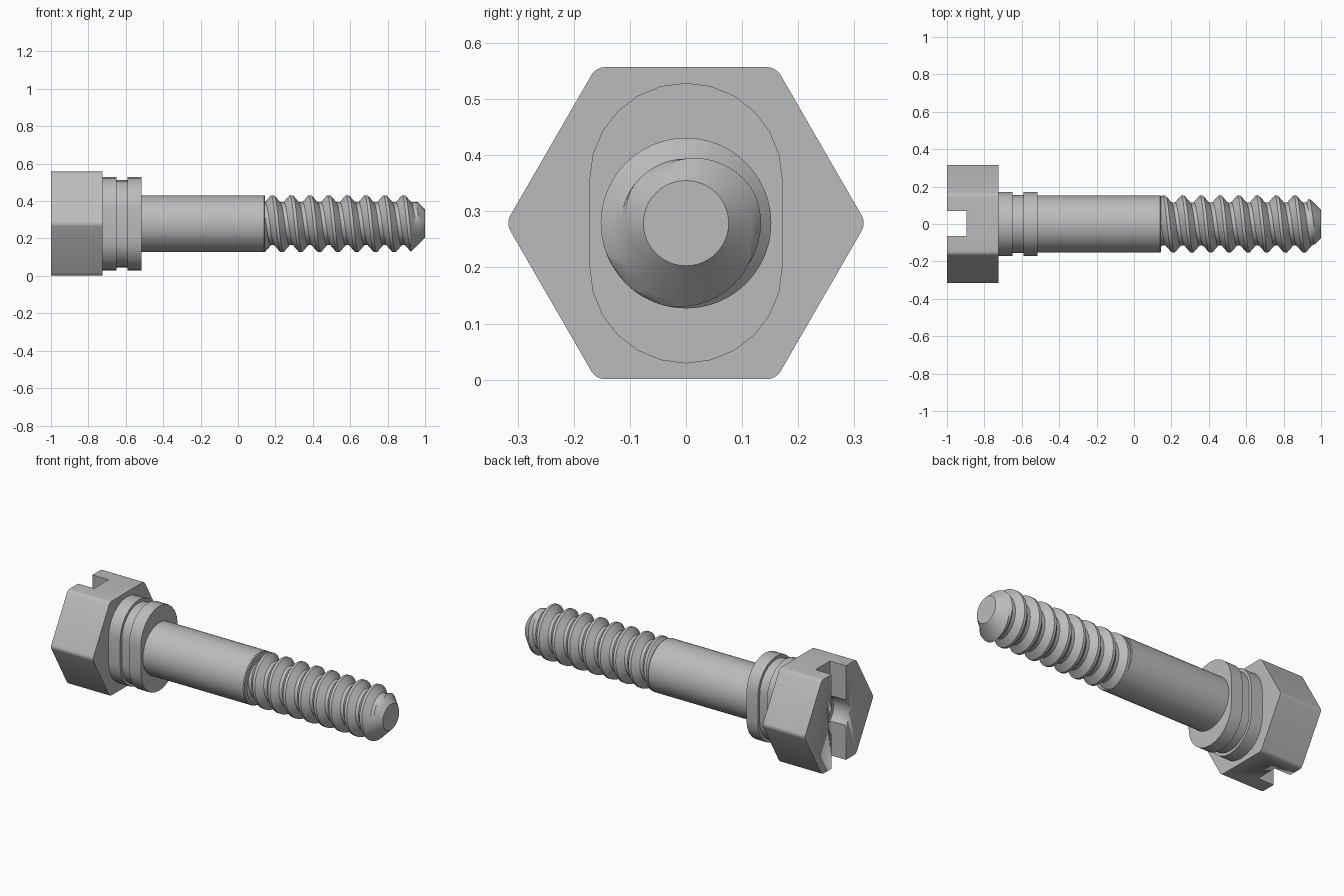
import bpy, bmesh
from math import cos, sin, pi, tau, sqrt
from mathutils import Matrix

cube = bpy.data.objects.get("Cube")
if cube:
    bpy.data.objects.remove(cube, do_unlink=True)

AXIS_Z = 0.279
SHANK_R, ROOT_R, TIP_R = 0.152, 0.115, 0.076
PITCH, THREAD_START, THREAD_END = 0.1, 0.145, 1.0

steel = bpy.data.materials.new("steel grey")
steel.use_nodes = True
colour = (0.5, 0.5, 0.5, 1)
steel.diffuse_color = colour
steel.node_tree.nodes["Principled BSDF"].inputs["Base Color"].default_value = colour


def make(name, bm):
    """Turn a bmesh built around the x axis into a shaded part."""
    bmesh.ops.remove_doubles(bm, verts=bm.verts, dist=1e-5)
    bmesh.ops.recalc_face_normals(bm, faces=bm.faces)
    bmesh.ops.translate(bm, verts=bm.verts, vec=(0, 0, AXIS_Z))
    mesh = bpy.data.meshes.new(name)
    bm.to_mesh(mesh)
    bm.free()
    mesh.materials.append(steel)
    obj = bpy.data.objects.new(name, mesh)
    bpy.context.collection.objects.link(obj)
    bpy.ops.object.select_all(action="DESELECT")
    obj.select_set(True)
    bpy.context.view_layer.objects.active = obj
    bpy.ops.object.shade_smooth_by_angle(angle=pi / 6)
    return obj


def loft(sections):
    """Skin a list of (x, yz outline) sections and cap both ends."""
    bm = bmesh.new()
    rings = [[bm.verts.new((x, y, z)) for y, z in pts] for x, pts in sections]
    n = len(rings[0])
    for a, b in zip(rings, rings[1:]):
        for j in range(n):
            k = (j + 1) % n
            bm.faces.new((a[j], a[k], b[k], b[j]))
    bm.faces.new(rings[0])
    bm.faces.new(rings[-1])
    return bm


def circle(r, n=48):
    return [(r * cos(tau * j / n), r * sin(tau * j / n)) for j in range(n)]


def stadium(r, half=0.078, n=12):
    """Upright slot shape: two half circles joined by straight sides."""
    return [(r * cos(s + pi * j / n), r * sin(s + pi * j / n) + c)
            for s, c in ((0, half), (pi, -half)) for j in range(n + 1)]


# Hexagonal head with rounded corners
bm = loft([(x, circle(0.278 * 2 / sqrt(3), 6)) for x in (-1, -0.725)])
long_edges = [e for e in bm.edges if abs(e.verts[0].co.x - e.verts[1].co.x) > 0.1]
bmesh.ops.bevel(bm, geom=long_edges, offset=0.015, segments=4, profile=0.5,
                affect="EDGES")
head = make("hex_head", bm)

# Driver slot and round centre recess cut into the head
bm = bmesh.new()
bmesh.ops.create_cube(bm, size=1, matrix=Matrix.Translation((-1, 0.002, 0))
                      @ Matrix.Diagonal((0.21, 0.134, 1, 1)))
slot = make("slot_cutter", bm)
recess = make("recess_cutter", loft([(-1.1, circle(0.1)), (-0.894, circle(0.1))]))
for cutter in (slot, recess):
    bpy.ops.object.select_all(action="DESELECT")
    bpy.context.view_layer.objects.active = head
    cut = head.modifiers.new("cut", "BOOLEAN")
    cut.operation, cut.solver, cut.object = "DIFFERENCE", "EXACT", cutter
    bpy.ops.object.modifier_apply(modifier=cut.name)
    bpy.data.objects.remove(cutter, do_unlink=True)

# Flat-sided collar with a groove around it
steps = [(-0.725, 0.172), (-0.65, 0.172), (-0.65, 0.155),
         (-0.59, 0.155), (-0.59, 0.172), (-0.515, 0.172)]
make("grooved_collar", loft([(x, stadium(r)) for x, r in steps]))

# Plain shank
make("shank", loft([(-0.52, circle(SHANK_R)), (0.14, circle(SHANK_R)),
                    (THREAD_START, circle(SHANK_R - 0.004))]))


def thread_radius(x, turn):
    """Trapezoid thread with flat crest and root, trimmed by the tip cone."""
    phase = abs(((x - 0.285) / PITCH - turn + 0.5) % 1 - 0.5)
    t = min(max((phase - 0.08) / 0.32, 0), 1)
    cone = TIP_R + (THREAD_END - x) * 1.0
    return min(SHANK_R + (ROOT_R - SHANK_R) * t, cone)


# Right-handed thread: grid lines follow the helix and stop at both ends
SEG, STEPS = 48, (0, 0.08, 0.24, 0.4, 0.6, 0.76, 0.92)
bm = bmesh.new()
levels = [0.285 + PITCH * (t + s) for t in range(-4, 10) for s in STEPS]
grid = []
for level in levels:
    row = []
    for j in range(SEG + 1):
        turn = j / SEG
        x = min(max(level + PITCH * turn, THREAD_START - 0.02), THREAD_END)
        r = thread_radius(x, turn)
        a = tau * turn + pi / 2
        row.append(bm.verts.new((x, r * cos(a), r * sin(a))))
    grid.append(row)
for a, b in zip(grid, grid[1:]):
    for j in range(SEG):
        quad = (a[j], a[j + 1], b[j + 1], b[j])
        bm.faces.new(quad)
bmesh.ops.remove_doubles(bm, verts=bm.verts, dist=1e-5)
bmesh.ops.dissolve_degenerate(bm, edges=bm.edges, dist=1e-5)
tip = [e for e in bm.edges if e.is_boundary
       and all(v.co.x > THREAD_END - 1e-4 for v in e.verts)]
bmesh.ops.holes_fill(bm, edges=tip, sides=0)
make("thread", bm)
